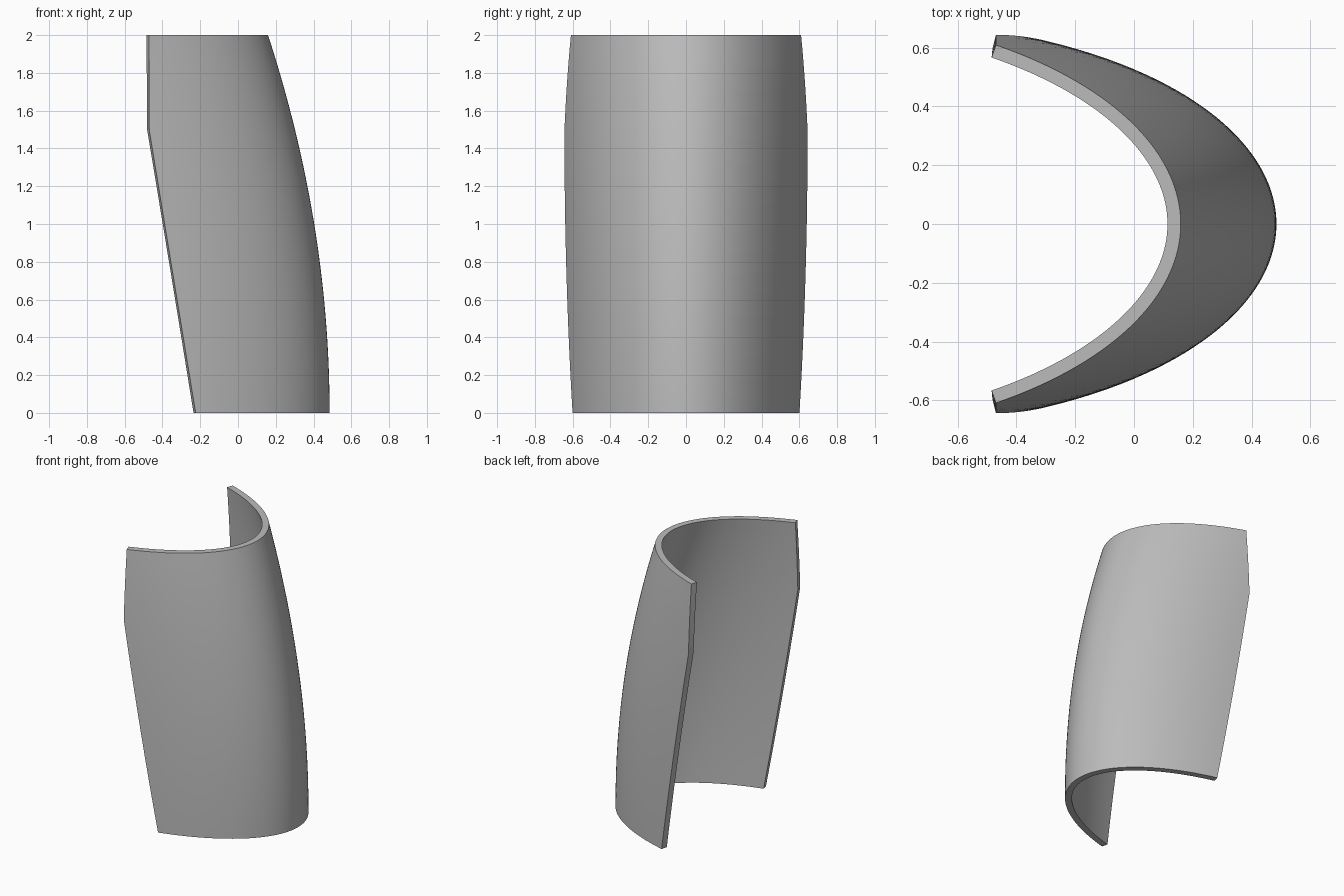
import bpy, bmesh, math

cube = bpy.data.objects.get("Cube")
if cube:
    bpy.data.objects.remove(cube, do_unlink=True)

HEIGHT, KINK, WALL = 2.0, 1.5, 0.045
ACROSS = 64

grey = bpy.data.materials.new("plain grey")
grey.use_nodes = True
colour = (0.5, 0.5, 0.5, 1)
grey.diffuse_color = colour
grey.node_tree.nodes["Principled BSDF"].inputs["Base Color"].default_value = colour


def section(z):
    """Outer and inner elliptical arcs of the shell at one height."""
    apex = 0.485 - 0.0815 * z * z                   # bowed front ridge
    end = -0.224 - 0.246 * min(z / KINK, 1)         # slanted, then upright side edge
    a, b = 0.70 + 0.03 * z, 0.27
    outer, inner = [], []
    for i in range(ACROSS + 1):
        t = 2 * i / ACROSS - 1
        u = (apex - end) * t * t
        x, y = apex - u, math.copysign(math.sqrt(a * u - b * u * u), t)
        nx, ny = a - 2 * b * u, 2 * y
        k = WALL / math.hypot(nx, ny)
        outer.append((x, y, z))
        inner.append((x - nx * k, y - ny * k, z))
    return outer + inner[::-1]                      # closed loop


# Loft the closed sections from bottom to top
heights = [KINK * i / 24 for i in range(24)] + [KINK + (HEIGHT - KINK) * i / 8 for i in range(9)]
bm = bmesh.new()
rings = [[bm.verts.new(p) for p in section(z)] for z in heights]
n = len(rings[0])
for low, high in zip(rings, rings[1:]):
    for i in range(n):
        j = (i + 1) % n
        bm.faces.new((low[i], low[j], high[j], high[i]))

# Flat rims at the bottom and the top
for ring in (rings[0], rings[-1]):
    for i in range(ACROSS):
        bm.faces.new((ring[i], ring[i + 1], ring[n - 2 - i], ring[n - 1 - i]))
bmesh.ops.recalc_face_normals(bm, faces=bm.faces)

mesh = bpy.data.meshes.new("curved_shell")
bm.to_mesh(mesh)
bm.free()
mesh.materials.append(grey)
shell = bpy.data.objects.new("curved_shell", mesh)
bpy.context.collection.objects.link(shell)

# Smooth walls with crisp rims
bpy.ops.object.select_all(action="DESELECT")
shell.select_set(True)
bpy.context.view_layer.objects.active = shell
bpy.ops.object.shade_smooth_by_angle(angle=math.radians(30))
